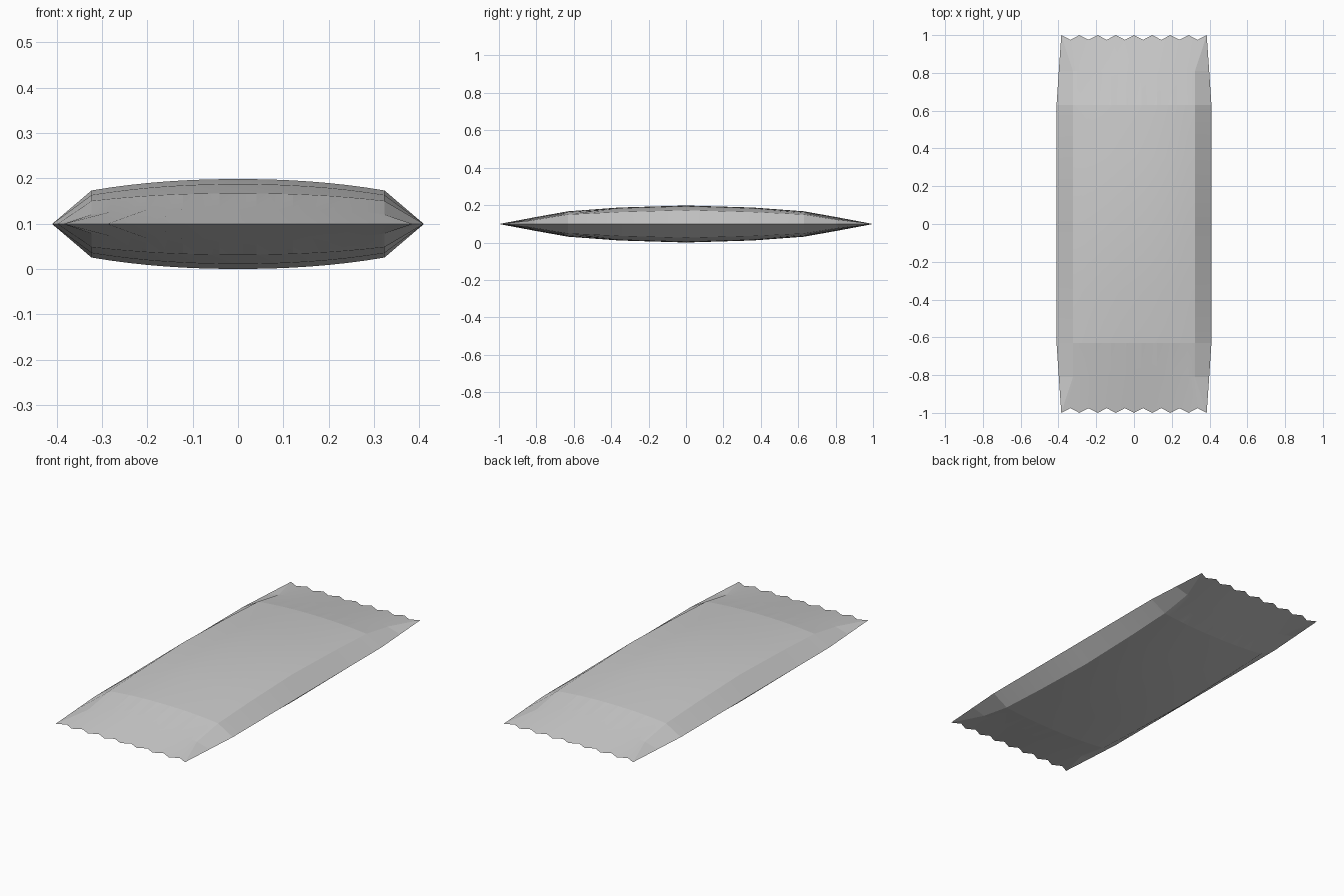
import bpy
import bmesh

cube = bpy.data.objects.get("Cube")
if cube:
    bpy.data.objects.remove(cube, do_unlink=True)

foil = bpy.data.materials.new("silver_grey_foil")
foil.use_nodes = True
colour = (0.6, 0.6, 0.6, 1)
foil.diffuse_color = colour
foil.node_tree.nodes["Principled BSDF"].inputs["Base Color"].default_value = colour

MID = 0.099          # height of the flat seam
TEETH = 8            # points along each crimped end
COLS = TEETH * 2
# Half length, panel half width, seam half width, centre height, shoulder height
STATIONS = [
    (0.0, 0.323, 0.41, 0.099, 0.074),
    (0.36, 0.323, 0.41, 0.088, 0.064),
    (0.63, 0.323, 0.41, 0.068, 0.051),
    (0.81, 0.323, 0.398, 0.034, 0.021),
]
END_HALF, TOOTH_DEPTH = 0.385, 0.025


def add_shell(bm, side):
    """One padded half of the wrapper, above (1) or below (-1) the seam."""
    rows = []
    stations = [(-s[0], *s[1:]) for s in reversed(STATIONS[1:])] + STATIONS
    for y, panel, seam, centre, shoulder in stations:
        row = [bm.verts.new((-seam, y, MID))]
        for i in range(COLS + 1):
            t = 2 * i / COLS - 1
            h = centre - (centre - shoulder) * abs(t) ** 2.2
            if abs(y) > 0.7 and 0 < i < COLS:      # soft crimp creases
                h += 0.002 if i % 2 else -0.002
            row.append(bm.verts.new((panel * t, y, MID + side * h)))
        row.append(bm.verts.new((seam, y, MID)))
        rows.append(row)

    # Zigzag ends; the seam corner is shared with the outermost tooth
    for end in (-1, 1):
        pts = [bm.verts.new((END_HALF * (2 * i / COLS - 1),
                             end * (1 - TOOTH_DEPTH * (i % 2)), MID))
               for i in range(COLS + 1)]
        row = [pts[0], *pts, pts[-1]]
        rows.insert(0 if end < 0 else len(rows), row)

    for a, b in zip(rows, rows[1:]):
        for i in range(len(a) - 1):
            loop = list(dict.fromkeys((a[i], a[i + 1], b[i + 1], b[i])))
            bm.faces.new(loop)


bm = bmesh.new()
for side in (1, -1):
    add_shell(bm, side)
bmesh.ops.remove_doubles(bm, verts=bm.verts, dist=0.0005)
bmesh.ops.recalc_face_normals(bm, faces=bm.faces)

mesh = bpy.data.meshes.new("wrapper")
bm.to_mesh(mesh)
bm.free()
mesh.materials.append(foil)
wrapper = bpy.data.objects.new("wrapper", mesh)
bpy.context.collection.objects.link(wrapper)

# Soft foil with firm creases at the shoulders and seam
bpy.context.view_layer.objects.active = wrapper
wrapper.select_set(True)
bpy.ops.object.shade_smooth_by_angle(angle=0.09)
